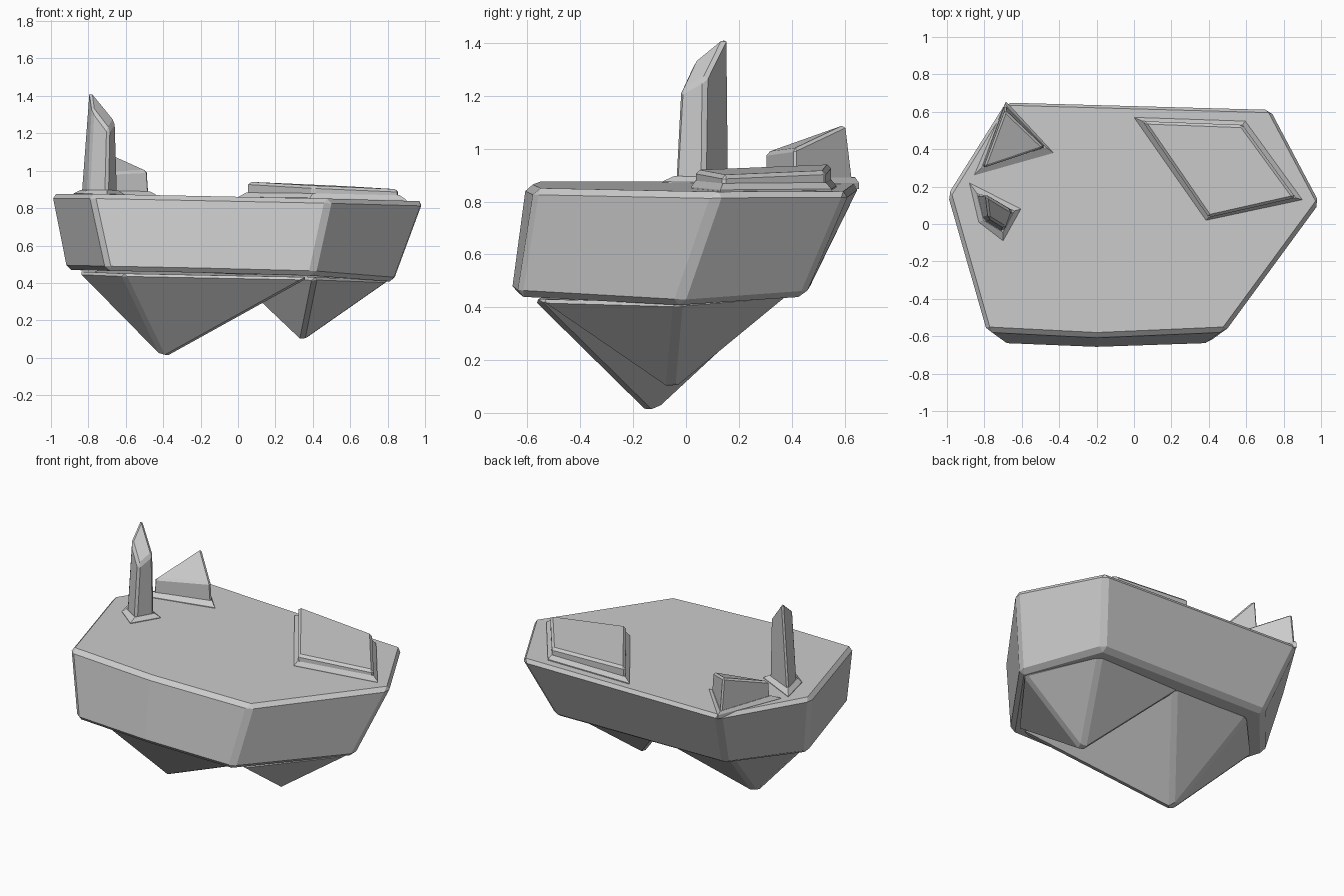
import bpy
import bmesh

cube = bpy.data.objects.get("Cube")
if cube:
    bpy.data.objects.remove(cube, do_unlink=True)

stone = bpy.data.materials.new("stone grey")
stone.use_nodes = True
GREY = (0.6, 0.6, 0.6, 1)
stone.diffuse_color = GREY
stone.node_tree.nodes["Principled BSDF"].inputs["Base Color"].default_value = GREY


def ground(x, y):
    """Height of the gently tilted plateau."""
    return 0.857 - 0.02 * x - 0.006 * y


def on_ground(points, lift):
    return [(x, y, ground(x, y) + lift) for x, y in points]


def loft(name, rings, bevel=0.0):
    """Closed solid through rings of corners; a one-point ring is a tip."""
    bm = bmesh.new()
    rows = [[bm.verts.new(p) for p in ring] for ring in rings]
    for low, high in zip(rows, rows[1:]):
        n = max(len(low), len(high))
        for i in range(n):
            j = (i + 1) % n
            if len(low) == 1:
                bm.faces.new((low[0], high[j], high[i]))
            else:
                bm.faces.new((low[i], low[j], high[j], high[i]))
    for row in (rows[0], rows[-1]):
        if len(row) > 2:
            bm.faces.new(row)
    bmesh.ops.recalc_face_normals(bm, faces=bm.faces)
    mesh = bpy.data.meshes.new(name)
    bm.to_mesh(mesh)
    bm.free()
    mesh.materials.append(stone)
    obj = bpy.data.objects.new(name, mesh)
    bpy.context.collection.objects.link(obj)
    if bevel:
        mod = obj.modifiers.new("chamfer", 'BEVEL')
        mod.width = bevel
        mod.segments = 1
        mod.limit_method = 'ANGLE'
        mod.angle_limit = 0.3
    return obj


# Main slab of the floating rock
rim = [(-1.0, 0.16), (-0.79, -0.575), (-0.2, -0.605), (0.49, -0.575),
       (1.0, 0.12), (0.735, 0.62), (-0.69, 0.66)]
belly = [(-0.92, 0.08, 0.47), (-0.7, -0.64, 0.465), (-0.2, -0.66, 0.455),
         (0.4, -0.64, 0.44), (0.84, -0.03, 0.405), (0.61, 0.45, 0.44),
         (-0.6, 0.46, 0.46)]
loft("rock_slab", [belly, on_ground(rim, 0)], 0.025)

# Hanging rock points
loft("large_rock_point", [
    [(-0.40, -0.135, -0.008)],
    [(-0.86, 0.05, 0.46), (-0.62, -0.54, 0.45), (0.39, -0.58, 0.43),
     (0.0, 0.37, 0.46), (-0.56, 0.37, 0.47)]], 0.02)
loft("small_rock_point", [
    [(0.34, -0.06, 0.08)],
    [(-0.06, 0.37, 0.46), (0.41, -0.57, 0.43), (0.82, -0.03, 0.415),
     (0.58, 0.39, 0.45)]], 0.02)

# Tall spire with its skirt
spire_skirt = [(-0.88, 0.22), (-0.83, 0.01), (-0.70, -0.09), (-0.605, 0.08)]
spire_base = [(-0.84, 0.165), (-0.805, 0.02), (-0.70, -0.045), (-0.64, 0.07)]
spire_top = [(-0.795, 0.16, 1.44), (-0.78, 0.03, 1.335),
             (-0.69, -0.025, 1.215), (-0.655, 0.075, 1.27)]
loft("spire_skirt", [on_ground(spire_skirt, -0.02), on_ground(spire_skirt, 0.004),
                     on_ground(spire_base, 0.025)])
loft("spire", [on_ground(spire_base, -0.02), spire_top], 0.015)

# Three-sided fin with its skirt
fin_skirt = [(-0.685, 0.655), (-0.855, 0.26), (-0.43, 0.38)]
fin_base = [(-0.69, 0.64), (-0.815, 0.30), (-0.47, 0.41)]
fin_top = [(-0.69, 0.61, 1.095), (-0.805, 0.30, 0.985), (-0.48, 0.41, 1.0)]
loft("fin_skirt", [on_ground(fin_skirt, -0.02), on_ground(fin_skirt, 0.004),
                   on_ground(fin_base, 0.025)])
loft("fin", [on_ground(fin_base, -0.02), fin_top], 0.012)

# Stepped flat stone
step = [(0.0, 0.57), (0.385, 0.02), (0.9, 0.13), (0.595, 0.55)]
block = [(0.045, 0.55), (0.4, 0.035), (0.865, 0.14), (0.58, 0.53)]
loft("stone_step", [on_ground(step, -0.02), on_ground(step, 0.006),
                    on_ground(block, 0.03)])
loft("flat_stone", [on_ground(block, -0.02),
                    [(x, y, 0.938 - 0.045 * x + 0.01 * y) for x, y in block]], 0.015)
